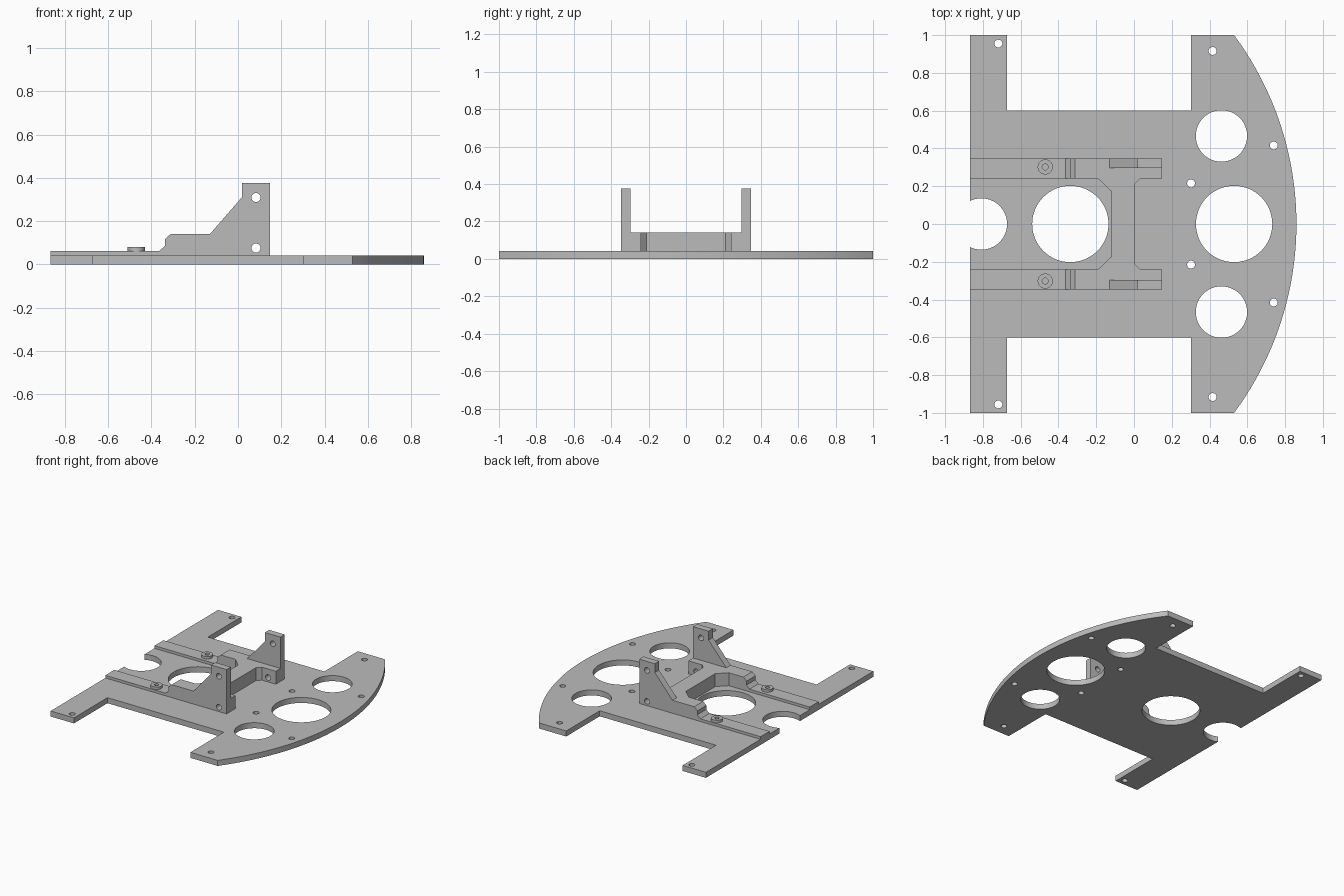
import bpy, bmesh, math
from mathutils import Matrix

cube = bpy.data.objects.get("Cube")
if cube:
    bpy.data.objects.remove(cube, do_unlink=True)

grey = bpy.data.materials.new("machined grey")
grey.use_nodes = True
colour = (0.5, 0.5, 0.5, 1)
grey.diffuse_color = colour
grey.node_tree.nodes["Principled BSDF"].inputs["Base Color"].default_value = colour


def circle(x, y, r, n=24):
    return [(x + r * math.cos(math.tau * i / n), y + r * math.sin(math.tau * i / n)) for i in range(n)]


def arc(x, y, r, a, b, n):
    return [(x + r * math.cos(a + (b - a) * i / n), y + r * math.sin(a + (b - a) * i / n)) for i in range(n + 1)]


def prism(name, loops, low, high, along_y=False):
    """Extrude an outline with holes, along z or (for x-z profiles) along y."""
    curve = bpy.data.curves.new(name, 'CURVE')
    curve.dimensions = '2D'
    curve.fill_mode = 'BOTH'
    curve.extrude = (high - low) / 2
    for loop in loops:
        spline = curve.splines.new('POLY')
        spline.points.add(len(loop) - 1)
        for point, (u, v) in zip(spline.points, loop):
            point.co = (u, v, 0, 1)
        spline.use_cyclic_u = True
    helper = bpy.data.objects.new(name + "_outline", curve)
    bpy.context.collection.objects.link(helper)
    graph = bpy.context.evaluated_depsgraph_get()
    mesh = bpy.data.meshes.new_from_object(helper.evaluated_get(graph))
    bpy.data.objects.remove(helper, do_unlink=True)
    bpy.data.curves.remove(curve)

    bm = bmesh.new()
    bm.from_mesh(mesh)
    bmesh.ops.remove_doubles(bm, verts=bm.verts, dist=1e-5)
    bm.transform(Matrix.Translation((0, 0, (low + high) / 2)))
    if along_y:
        bm.transform(Matrix(((1, 0, 0, 0), (0, 0, 1, 0), (0, 1, 0, 0), (0, 0, 0, 1))))
    bmesh.ops.recalc_face_normals(bm, faces=bm.faces)
    bm.to_mesh(mesh)
    bm.free()
    mesh.name = name
    mesh.materials.clear()
    mesh.materials.append(grey)
    mesh.shade_smooth()
    mesh.set_sharp_from_angle(angle=math.radians(30))
    obj = bpy.data.objects.new(name, mesh)
    bpy.context.collection.objects.link(obj)
    return obj


TOP = 0.042       # upper face of the base plate
LEFT, RIGHT = -0.867, 0.86

# Base plate: four arms, bowed +x edge, round notch in the -x edge
radius = 1.68
sweep = math.asin(1 / radius)
notch_x, notch_r = -0.808, 0.136
mouth = math.acos((LEFT - notch_x) / notch_r)
outline = [(LEFT, -1), (-0.672, -1), (-0.672, -0.6), (0.302, -0.6), (0.302, -1)]
outline += arc(RIGHT - radius, 0, radius, -sweep, sweep, 40)
outline += [(0.302, 1), (0.302, 0.6), (-0.672, 0.6), (-0.672, 1), (LEFT, 1)]
outline += arc(notch_x, 0, notch_r, mouth, -mouth, 40)
holes = [circle(-0.337, 0, 0.202, 64), circle(0.53, 0, 0.202, 64)]
for s in (-1, 1):
    holes.append(circle(0.463, s * 0.466, 0.136, 48))
    for x, y in ((-0.718, 0.955), (0.416, 0.916), (0.74, 0.416), (0.302, 0.215)):
        holes.append(circle(x, s * y, 0.021))
prism("base_plate", [outline] + holes, 0, TOP)

# Side profiles of the bracket, in x and z
END = 0.148
step = [(LEFT, TOP), (LEFT, 0.062), (-0.363, 0.062), (-0.338, 0.086), (-0.338, 0.116), (-0.312, 0.14)]
rail = step + [(END, 0.14), (END, TOP)]
wall = step + [(-0.13, 0.14), (0.018, 0.31), (0.018, 0.377), (END, 0.377), (END, TOP)]
low_hole, high_hole = circle(0.083, 0.075, 0.021), circle(0.083, 0.309, 0.021)

for side, s in (("right", -1), ("left", 1)):
    prism(side + "_rail", [rail, low_hole], *sorted((s * 0.24, s * 0.296)), along_y=True)
    prism(side + "_upright", [wall, low_hole, high_hole], *sorted((s * 0.296, s * 0.347)), along_y=True)
    prism(side + "_boss", [circle(-0.47, s * 0.302, 0.04, 32), circle(-0.47, s * 0.302, 0.016)], 0.062, 0.081)

# Crossbar with flared ends joining the two rails
half = [(0.033, 0.24), (0.003, 0.21), (0.003, -0.21), (0.033, -0.24)]
back = [(-0.19, -0.24), (-0.122, -0.175), (-0.122, 0.175), (-0.19, 0.24)]
prism("crossbar", [half + back], TOP, 0.14)
